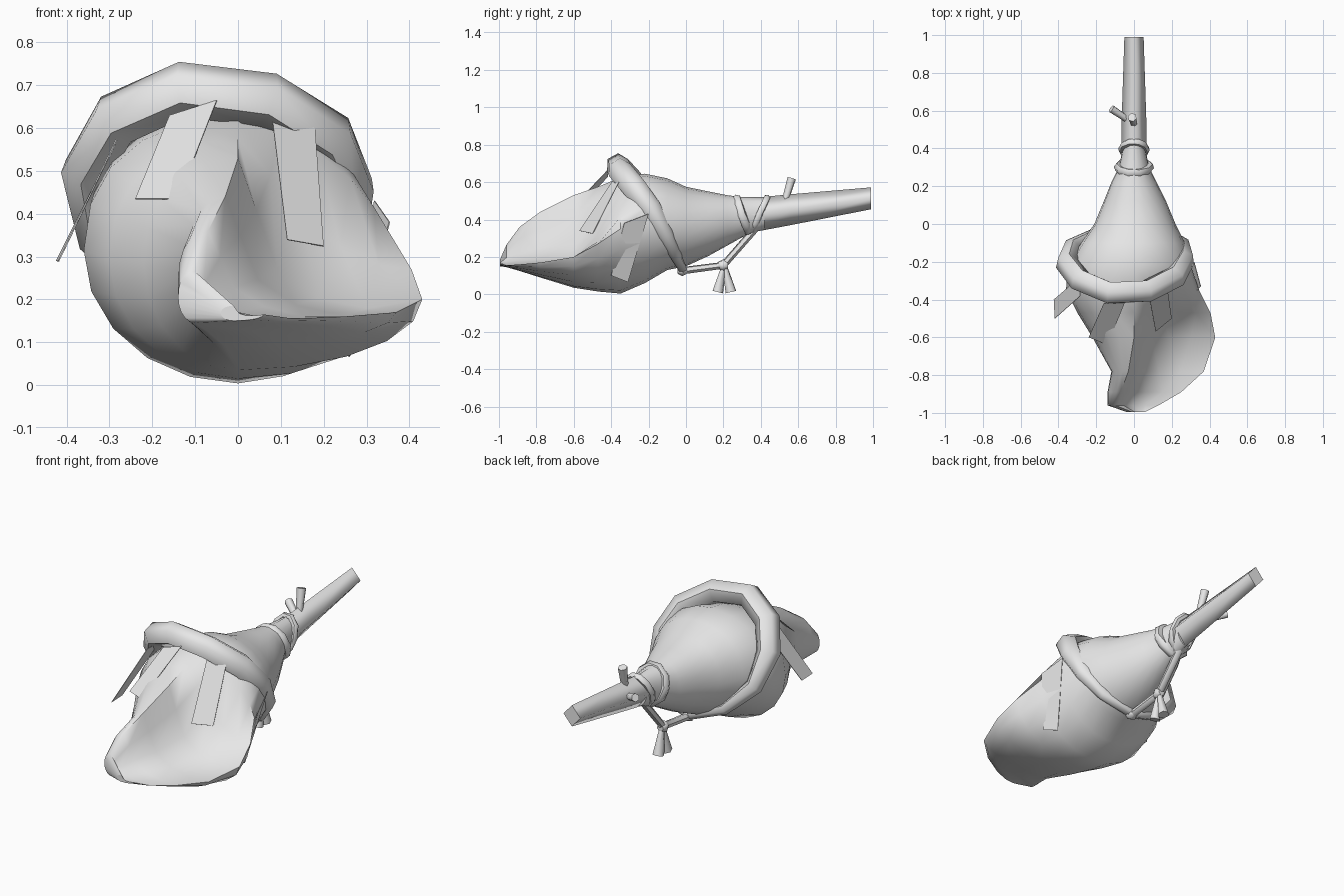
import bpy, bmesh, math
from mathutils import Vector

if "Cube" in bpy.data.objects:
    bpy.data.objects.remove(bpy.data.objects["Cube"])

mat = bpy.data.materials.new("pale_grey")
mat.diffuse_color = (0.8, 0.8, 0.8, 1)
mat.use_nodes = True
mat.node_tree.nodes["Principled BSDF"].inputs["Base Color"].default_value = mat.diffuse_color


def make(name, verts, faces, angle=45, caps=0):
    me = bpy.data.meshes.new(name)
    me.from_pydata(verts, [], faces)
    bm = bmesh.new()
    bm.from_mesh(me)
    bmesh.ops.recalc_face_normals(bm, faces=bm.faces)
    bm.to_mesh(me)
    bm.free()
    ob = bpy.data.objects.new(name, me)
    bpy.context.collection.objects.link(ob)
    me.materials.append(mat)
    bpy.ops.object.select_all(action='DESELECT')
    bpy.context.view_layer.objects.active = ob
    ob.select_set(True)
    if angle:
        bpy.ops.object.shade_smooth_by_angle(angle=math.radians(angle))
        for i in range(caps):
            me.polygons[len(me.polygons) - 1 - i].use_smooth = False
    return ob


def loft(name, rings, angle=45, closed=False):
    n, m = len(rings[0]), len(rings)
    verts = [p for r in rings for p in r]
    faces = []
    for i in range(m if closed else m - 1):
        j = (i + 1) % m
        for k in range(n):
            l = (k + 1) % n
            faces.append((i * n + k, i * n + l, j * n + l, j * n + k))
    if not closed:
        faces += [tuple(range(n)), tuple(range((m - 1) * n, m * n))]
    return make(name, verts, faces, angle, 0 if closed else 2)


def tube(name, pts, radii, sides=6, closed=False, angle=60):
    pts = [Vector(p) for p in pts]
    rings, up = [], None
    for i, p in enumerate(pts):
        a = pts[i - 1] if i or closed else p
        b = pts[(i + 1) % len(pts)] if i < len(pts) - 1 or closed else p
        t = (b - a).normalized()
        up = t.orthogonal() if up is None else up - t * up.dot(t)
        up.normalize()
        side = t.cross(up)
        rings.append([p + radii[i] * (up * math.cos(u) + side * math.sin(u))
                      for u in (2 * math.pi * k / sides for k in range(sides))])
    return loft(name, rings, angle, closed)


# Shell: y, left x, crest x, top z, bottom z, lip x, lip z, openness of the mouth
stations = [
    (-0.995, -0.04, -0.01, 0.185, 0.15, 0.06, 0.165, 1),
    (-0.96, -0.14, -0.10, 0.265, 0.145, 0.13, 0.155, 1),
    (-0.89, -0.14, -0.07, 0.36, 0.125, 0.25, 0.16, 1),
    (-0.78, -0.12, -0.03, 0.44, 0.09, 0.37, 0.17, 1),
    (-0.60, -0.22, 0.0, 0.53, 0.035, 0.43, 0.20, 0.95),
    (-0.47, -0.30, 0.0, 0.575, 0.015, 0.405, 0.27, 0.55),
    (-0.35, -0.36, 0.0, 0.625, 0.004, 0.345, 0.35, 0.12),
    (-0.22, -0.35, 0.0, 0.645, 0.06, 0.30, 0.38, 0),
    (-0.10, -0.28, 0.0, 0.62, 0.13, 0.27, 0.38, 0),
    (0.0, -0.21, 0.0, 0.575, 0.15, 0.22, 0.37, 0),
    (0.12, -0.16, 0.0, 0.55, 0.205, 0.17, 0.38, 0),
    (0.22, -0.12, 0.0, 0.53, 0.26, 0.12, 0.395, 0),
    (0.30, -0.08, 0.0, 0.52, 0.305, 0.08, 0.41, 0),
    (0.42, -0.055, 0.0, 0.515, 0.35, 0.055, 0.43, 0),
]
Q = 5
rings = []
for y, left, cx, top, bot, lx, lz, o in stations:
    mid = (top + bot) / 2
    ring = []
    for quarter in range(4):
        for k in range(Q):
            t = k / Q * math.pi / 2
            s, c = math.sin(t), math.cos(t)
            if quarter == 0:      # crest to left side
                p = (cx + (left - cx) * s ** 0.9, mid + (top - mid) * c ** 0.9)
            elif quarter == 1:    # left side to underside
                p = (cx + (left - cx) * c, mid + (bot - mid) * s)
            elif quarter == 2:    # underside to lip
                p = (cx + (lx - cx) * s, lz + (bot - lz) * c)
            else:                 # lip to crest, hollowed where the mouth is open
                full = (cx + (lx - cx) * c, lz + (top - lz) * s)
                dip = 0.45 * (lz - bot) * math.sin(2 * t)
                hollow = (lx - (lx - cx) * s, top - (top - lz) * c - dip)
                w = o * (0.85 if k == Q - 1 else 1)
                p = tuple(f + (h - f) * w for f, h in zip(full, hollow))
            ring.append((p[0], y, p[1]))
    rings.append(ring)
loft("shell", rings, 50)

# Four-sided mouthpiece standing on its edge
pipe = []
for y, w, z0, z1 in ((0.30, 0.07, 0.32, 0.52), (0.40, 0.068, 0.34, 0.52),
                     (0.56, 0.065, 0.37, 0.535), (0.99, 0.051, 0.455, 0.572)):
    m = (z0 + z1) / 2
    pipe.append([(-w, y, m), (0, y, z0), (w, y, m), (0, y, z1)])
loft("mouthpiece", pipe, 110)

# Thick rope loop round the body
loop = [(0, -0.015, 0.13), (-0.2, -0.05, 0.21), (-0.33, -0.12, 0.34),
        (-0.355, -0.21, 0.5), (-0.285, -0.30, 0.62), (-0.13, -0.365, 0.69),
        (0.07, -0.355, 0.665), (0.215, -0.28, 0.575), (0.265, -0.19, 0.46),
        (0.255, -0.11, 0.32), (0.17, -0.05, 0.2)]
tube("rope_loop", loop, [0.023 + 0.042 * min(1, (p[2] - 0.13) / 0.4) for p in loop], 6, True)

# Hanging cord, knots and tassels
tube("cord", [(0, -0.03, 0.125), (0, 0.2, 0.155), (0, 0.37, 0.35)], [0.02] * 3, 6)
for y, z in ((-0.02, 0.13), (0.2, 0.155)):
    tube("knot", [(0, y - 0.025, z), (0, y, z), (0, y + 0.025, z)], [0.02, 0.034, 0.02], 6)
for s in (-1, 1):
    tube("tassel", [(0, 0.205, 0.16), (0, 0.205 + s * 0.035, 0.012)], [0.012, 0.03], 6)


# Cord wraps round the neck
def wrap(name, y, lean, w, z0, z1, r):
    pts = []
    for k in range(10):
        u = k * math.pi / 5
        pts.append((w * math.cos(u), y + lean * math.sin(u),
                    (z0 + z1) / 2 + (z1 - z0) / 2 * math.sin(u)))
    tube(name, pts, [r] * 10, 6, True)


wrap("neck_wrap_wide", 0.30, -0.03, 0.083, 0.335, 0.515, 0.024)
wrap("neck_wrap_outer", 0.395, 0.04, 0.066, 0.345, 0.52, 0.018)

# Pegs on the mouthpiece
tube("peg_upright", [(0, 0.53, 0.5), (-0.01, 0.565, 0.62)], [0.018, 0.024], 6)
tube("peg_side", [(-0.03, 0.55, 0.46), (-0.12, 0.61, 0.50)], [0.018, 0.022], 6)

# Flat hanging strips
strips = [
    [(-0.16, -0.42, 0.63), (-0.05, -0.42, 0.665), (-0.14, -0.64, 0.435), (-0.24, -0.60, 0.435)],
    [(0.08, -0.38, 0.625), (0.18, -0.36, 0.60), (0.2, -0.50, 0.325), (0.115, -0.57, 0.34)],
    [(-0.285, -0.28, 0.57), (-0.285, -0.38, 0.575), (-0.42, -0.50, 0.29), (-0.425, -0.40, 0.29)],
    [(0.355, -0.33, 0.38), (0.32, -0.2, 0.43), (0.26, -0.31, 0.065), (0.28, -0.40, 0.10)],
]
for quad in strips:
    a, b, c = (Vector(p) for p in quad[:3])
    off = (b - a).cross(c - a).normalized() * 0.003
    vs = [Vector(p) for p in quad]
    loft("strip", [vs, [v + off for v in vs]], 0)
